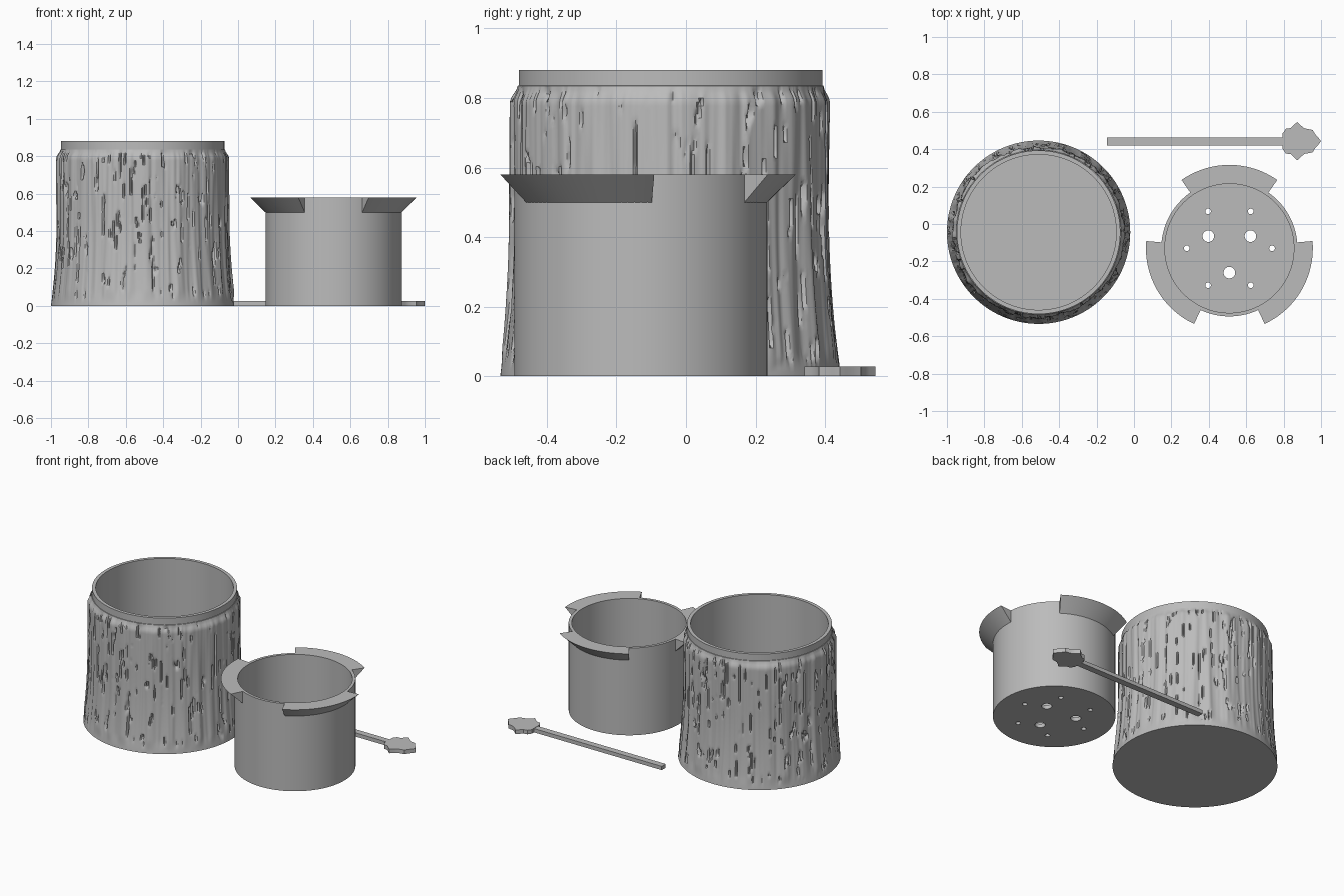
import bpy, bmesh, math
from math import cos, sin, pi, radians
from mathutils import Vector, Matrix, noise

cube = bpy.data.objects.get("Cube")
if cube:
    bpy.data.objects.remove(cube, do_unlink=True)

grey = bpy.data.materials.new("plain_grey")
grey.use_nodes = True
COLOUR = (0.5, 0.5, 0.5, 1)
grey.diffuse_color = COLOUR
grey.node_tree.nodes["Principled BSDF"].inputs["Base Color"].default_value = COLOUR


def finish(name, bm, location=(0, 0, 0), angle=35):
    bmesh.ops.recalc_face_normals(bm, faces=bm.faces)
    mesh = bpy.data.meshes.new(name)
    bm.to_mesh(mesh)
    bm.free()
    mesh.materials.append(grey)
    obj = bpy.data.objects.new(name, mesh)
    obj.location = location
    bpy.context.collection.objects.link(obj)
    smooth(obj, angle)
    return obj


def smooth(obj, angle):
    bpy.ops.object.select_all(action='DESELECT')
    obj.select_set(True)
    bpy.context.view_layer.objects.active = obj
    bpy.ops.object.shade_smooth_by_angle(angle=radians(angle))


def lathe(bm, profile, segments, relief=None):
    """Revolve (radius, height) pairs and cap both ends."""
    rings = []
    for r, z in profile:
        ring = []
        for i in range(segments):
            a = 2 * pi * i / segments
            rr = r + (relief(a, r, z) if relief else 0)
            ring.append(bm.verts.new((rr * cos(a), rr * sin(a), z)))
        rings.append(ring)
    for low, high in zip(rings, rings[1:]):
        for i in range(segments):
            j = (i + 1) % segments
            bm.faces.new((low[i], low[j], high[j], high[i]))
    bm.faces.new(rings[0][::-1])
    bm.faces.new(rings[-1])


def prism(bm, outline, height):
    low = [bm.verts.new((x, y, 0)) for x, y in outline]
    high = [bm.verts.new((x, y, height)) for x, y in outline]
    bm.faces.new(low[::-1])
    bm.faces.new(high)
    n = len(low)
    for i in range(n):
        j = (i + 1) % n
        bm.faces.new((low[i], low[j], high[j], high[i]))


def cut(obj, cutter_bm, angle):
    cutter = finish("cutter", cutter_bm, obj.location)
    cutter.hide_render = True
    mod = obj.modifiers.new("holes", 'BOOLEAN')
    mod.operation, mod.solver, mod.object = 'DIFFERENCE', 'EXACT', cutter
    bpy.context.view_layer.objects.active = obj
    bpy.ops.object.modifier_apply(modifier=mod.name)
    bpy.data.objects.remove(cutter, do_unlink=True)
    smooth(obj, angle)


# Tree trunk pot: flared bark wall, plain lip and hollow inside
LIP, INNER, TOP, BARK_TOP = 0.437, 0.415, 0.88, 0.835


def step(a, b, x):
    t = min(1, max(0, (x - a) / (b - a)))
    return t * t * (3 - 2 * t)


def bark(a, r, z):
    if r <= LIP + 0.002 or z > BARK_TOP:
        return 0
    fade = step(0.01, 0.09, z) * (1 - step(0.8, BARK_TOP, z))
    c, s = cos(a), sin(a)
    flutes = noise.noise(Vector((c * 9, s * 9, z * 0.8)))
    ripple = noise.noise(Vector((c * 24 + 5, s * 24, z * 1.5)))
    crack = abs(noise.noise(Vector((c * 15, s * 15 + 9, z * 2.2))))
    broken = step(-0.05, 0.15, noise.noise(Vector((c * 11, s * 11, z * 9 + 4))))
    groove = (1 - step(0.02, 0.07, crack)) * broken
    return fade * (0.011 * flutes + 0.005 * ripple - 0.017 * groove)


def bark_radius(z):
    flare = 0.456 + 0.034 * (1 - min(z / 0.5, 1)) ** 2
    return flare + (LIP + 0.003 - flare) * step(0.785, BARK_TOP, z)


ROWS = 72
profile = [(bark_radius(z), z) for z in (BARK_TOP * i / ROWS for i in range(ROWS + 1))]
profile += [(LIP, BARK_TOP + 0.001), (LIP, TOP), (INNER, TOP), (INNER, 0.03)]
bm = bmesh.new()
lathe(bm, profile, 420, bark)
finish("trunk_pot", bm, (-0.51, -0.044, 0), 40)

# Inner basket: thin cup with holes in its floor
basket_at = (0.51, -0.13, 0)
WALL, CUP_TOP = 0.364, 0.58
bm = bmesh.new()
lathe(bm, [(WALL, 0), (WALL, CUP_TOP), (0.345, CUP_TOP), (0.345, 0.025)], 120)
basket = finish("basket", bm, basket_at)

bm = bmesh.new()
for count, ring, radius, start in ((3, 0.13, 0.031, 30), (6, 0.228, 0.015, 0)):
    for k in range(count):
        a = radians(start + k * 360 / count)
        bmesh.ops.create_cone(bm, cap_ends=True, segments=32, radius1=radius, radius2=radius,
                              depth=0.2, matrix=Matrix.Translation((ring * cos(a), ring * sin(a), 0)))
cut(basket, bm, 35)

# Three wedge tabs that rest on the trunk lip
section = [(WALL - 0.004, 0.5), (WALL, 0.5), (0.446, CUP_TOP), (WALL - 0.004, CUP_TOP)]
for k, side in enumerate(("back", "right", "left")):
    bm = bmesh.new()
    slices = []
    for i in range(25):
        a = radians(55 + 120 * k + 70 * i / 24)
        slices.append([bm.verts.new((r * cos(a), r * sin(a), z)) for r, z in section])
    for p, q in zip(slices, slices[1:]):
        for i in range(4):
            j = (i + 1) % 4
            bm.faces.new((p[i], p[j], q[j], q[i]))
    bm.faces.new(slices[0])
    bm.faces.new(slices[-1])
    finish(side + "_tab", bm, basket_at)

# Marker stick with a leaf at its end
bm = bmesh.new()
prism(bm, [(-0.145, -0.021), (0.8, -0.021), (0.8, 0.021), (-0.145, 0.021)], 0.025)
finish("stick", bm, (0, 0.441, 0))

half = [(0.795, 0.042), (0.812, 0.066), (0.838, 0.07), (0.858, 0.09), (0.873, 0.102),
        (0.892, 0.084), (0.912, 0.068), (0.955, 0.06), (0.968, 0.038), (0.985, 0.02)]
bm = bmesh.new()
prism(bm, half + [(1.0, 0)] + [(x, -y) for x, y in reversed(half)], 0.027)
finish("leaf", bm, (0, 0.443, 0))
